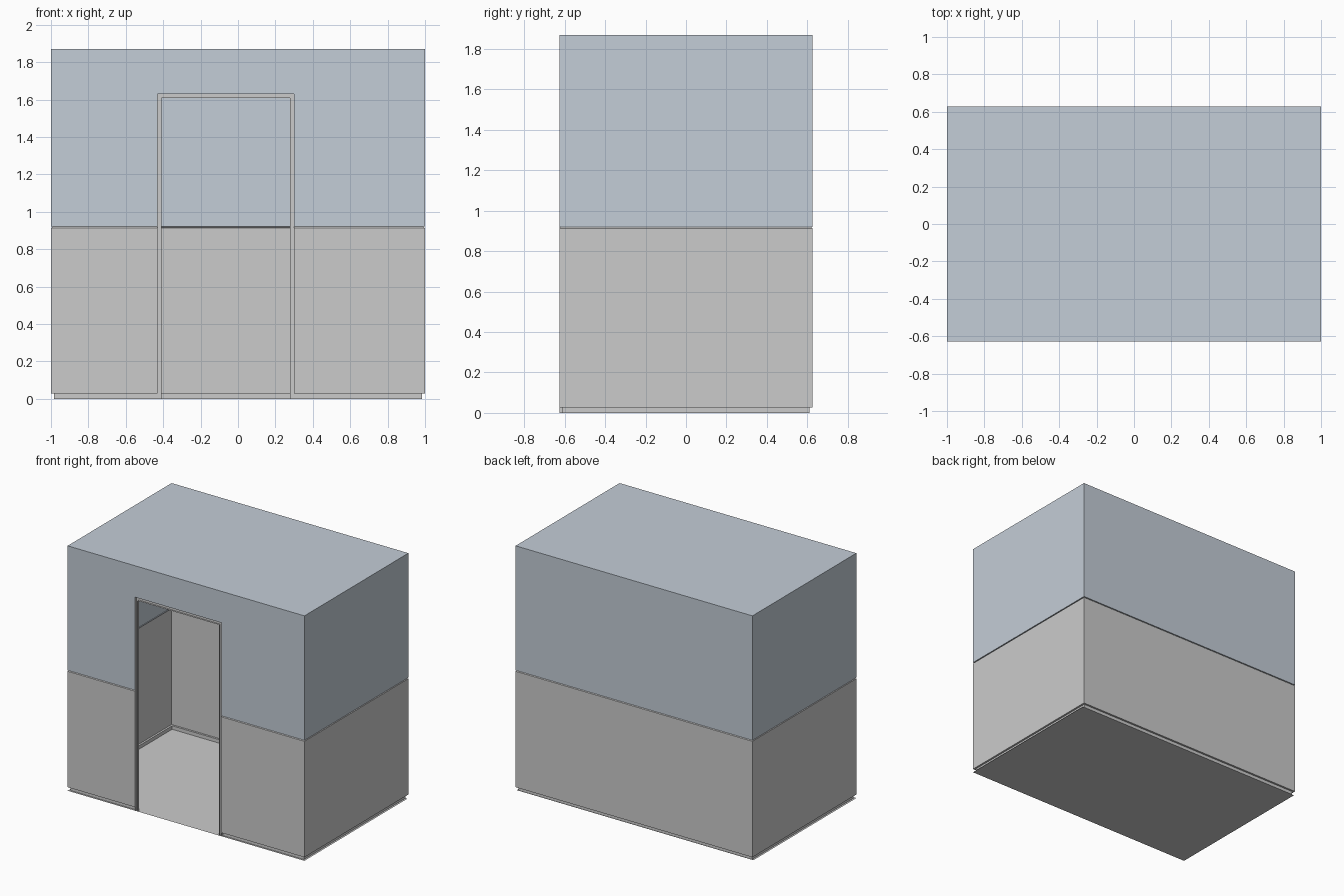
import bpy

if "Cube" in bpy.data.objects:
    bpy.data.objects.remove(bpy.data.objects["Cube"])

HX, HY, H = 1.0, 0.627, 1.87          # half sizes and height of the room
DL, DR, DT = -0.43, 0.30, 1.63        # doorway left, right, top
RAIL, SKIRT = 0.92, 0.027             # wall colour split, skirting height

blue = bpy.data.materials.new("blue_grey")
blue.diffuse_color = (0.55, 0.61, 0.68, 1)
blue.use_nodes = True
blue.node_tree.nodes["Principled BSDF"].inputs["Base Color"].default_value = blue.diffuse_color


def make(name, verts, faces, mat=None):
    me = bpy.data.meshes.new(name)
    me.from_pydata(verts, [], faces)
    ob = bpy.data.objects.new(name, me)
    bpy.context.collection.objects.link(ob)
    if mat:
        me.materials.append(mat)
    return ob


def strip_faces(rows, cols):
    return [(r * cols + c, (r + 1) * cols + c, (r + 1) * cols + c + 1, r * cols + c + 1)
            for r in range(rows - 1) for c in range(cols - 1)]


def wall_ring(name, profile, mat=None):
    """Sweep an (inset, z) profile round the room from one door jamb to the other."""
    verts = []
    for d, z in profile:
        x, y = HX - d, HY - d
        verts += [(DR, -y, z), (x, -y, z), (x, y, z), (-x, y, z), (-x, -y, z), (DL, -y, z)]
    return make(name, verts, strip_faces(len(profile), 6), mat)


# thin shell walls: skirting, grey lower wall with sloped rail, blue upper wall
wall_ring("skirting", [(0.015, 0), (0.015, SKIRT), (0, SKIRT)])
wall_ring("lower_wall", [(0, SKIRT), (0, RAIL - 0.008), (0.008, RAIL)])
wall_ring("upper_wall", [(0.008, RAIL), (0, RAIL), (0, H)], blue)

# panel above the door
make("door_header", [(DL, -HY, DT), (DR, -HY, DT), (DR, -HY, H), (DL, -HY, H)],
     [(0, 1, 2, 3)], blue)

# channel-shaped door frame: (inset into opening, depth into room)
frame = []
for w, d in [(0, 0), (0, 0.015), (0.022, 0.015), (0.022, 0)]:
    frame += [(DL + w, d - HY, 0), (DL + w, d - HY, DT - w),
              (DR - w, d - HY, DT - w), (DR - w, d - HY, 0)]
make("door_frame", frame, strip_faces(4, 4))

# floor and ceiling
make("floor", [(-HX, -HY, 0), (-HX, HY - 0.012, 0), (HX, HY - 0.012, 0), (HX, -HY, 0)],
     [(0, 1, 2, 3)])
make("ceiling", [(-HX, -HY, H), (HX, -HY, H), (HX, HY, H), (-HX, HY, H)],
     [(0, 1, 2, 3)], blue)
